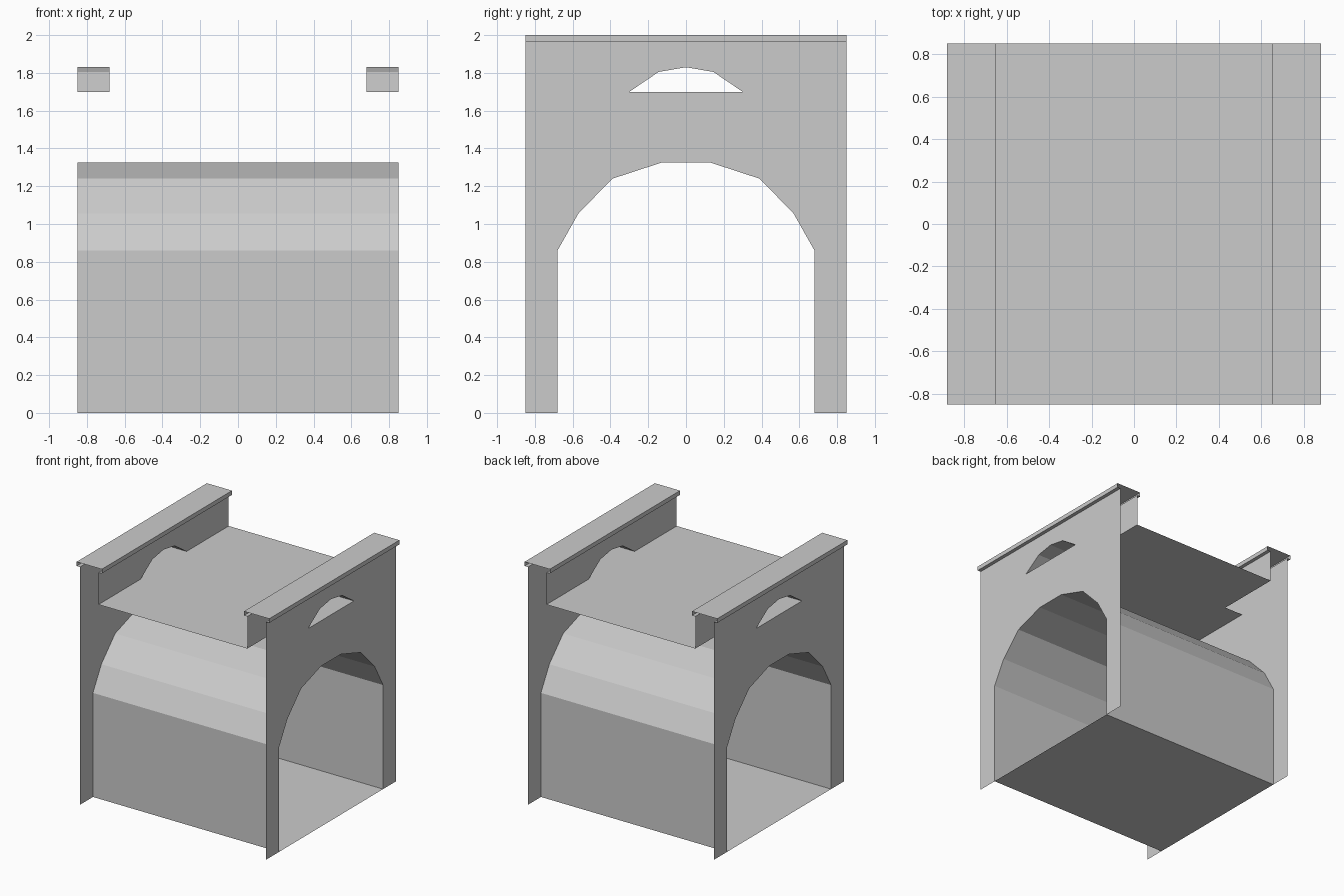
import bpy, bmesh

cube = bpy.data.objects.get("Cube")
if cube:
    bpy.data.objects.remove(cube, do_unlink=True)

# One plain stone colour
stone = bpy.data.materials.new("pale_grey_stone")
stone.use_nodes = True
GREY = (0.6, 0.6, 0.6, 1)
stone.diffuse_color = GREY
stone.node_tree.nodes["Principled BSDF"].inputs["Base Color"].default_value = GREY

# Main sizes
WALL_X, INNER_X = 0.85, 0.68
HALF_Y = 0.85
DECK_Z, CAP_Z, TOP_Z = 1.70, 1.965, 2.0

# Half profiles as (y, z), mirrored later
arch = [(0, 1.325), (0.13, 1.325), (0.39, 1.24), (0.57, 1.055), (0.68, 0.86), (0.68, 0)]
drain = [(0, 1.83), (0.145, 1.805), (0.30, DECK_Z)]


def finish(name, bm):
    """Turn one quarter of a part into a mirrored object."""
    mesh = bpy.data.meshes.new(name)
    bm.to_mesh(mesh)
    bm.free()
    mesh.materials.append(stone)
    obj = bpy.data.objects.new(name, mesh)
    bpy.context.collection.objects.link(obj)
    mirror = obj.modifiers.new("Mirror", 'MIRROR')
    mirror.use_axis = (True, True, False)
    mirror.merge_threshold = 0.0005
    return obj


def sheet(name, points, facing):
    """Single flat face turned towards the given direction."""
    bm = bmesh.new()
    face = bm.faces.new([bm.verts.new(p) for p in points])
    bm.normal_update()
    if sum(a * b for a, b in zip(face.normal, facing)) < 0:
        face.normal_flip()
    finish(name, bm)


def strip(name, start, end):
    """Band of quads between two matching rows of points."""
    bm = bmesh.new()
    a = [bm.verts.new(p) for p in start]
    b = [bm.verts.new(p) for p in end]
    for i in range(len(a) - 1):
        bm.faces.new((a[i], b[i], b[i + 1], a[i + 1]))
    finish(name, bm)


def at_x(x, profile):
    return [(x, y, z) for y, z in profile]


# Outer side walls with the arch and the small drain opening
wall = arch + [(HALF_Y, 0), (HALF_Y, CAP_Z), (0, CAP_Z)] + drain + [(0, DECK_Z)]
sheet("side_walls", at_x(WALL_X, wall), (1, 0, 0))

# Inner faces of the parapets, above the deck
parapet = drain + [(HALF_Y, DECK_Z), (HALF_Y, CAP_Z), (0, CAP_Z)]
sheet("parapet_inner_walls", at_x(INNER_X, parapet), (-1, 0, 0))

# Drain passages through the parapets, with their sills
passage = drain + [(0, DECK_Z)]
strip("drain_passages", at_x(INNER_X, passage), at_x(WALL_X, passage))

# Arched tunnel with its floor
tunnel = arch + [(0, 0)]
strip("tunnel", at_x(WALL_X, tunnel), at_x(0, tunnel))

# Deck between the parapets
sheet("deck", [(0, 0, DECK_Z), (INNER_X, 0, DECK_Z),
               (INNER_X, HALF_Y, DECK_Z), (0, HALF_Y, DECK_Z)], (0, 0, 1))

# Coping on each parapet, overhanging both faces and open at the ends
coping = [(WALL_X, CAP_Z), (0.88, CAP_Z), (0.88, TOP_Z),
          (0.65, TOP_Z), (0.65, CAP_Z), (INNER_X, CAP_Z)]
strip("copings", [(x, 0, z) for x, z in coping], [(x, HALF_Y, z) for x, z in coping])
